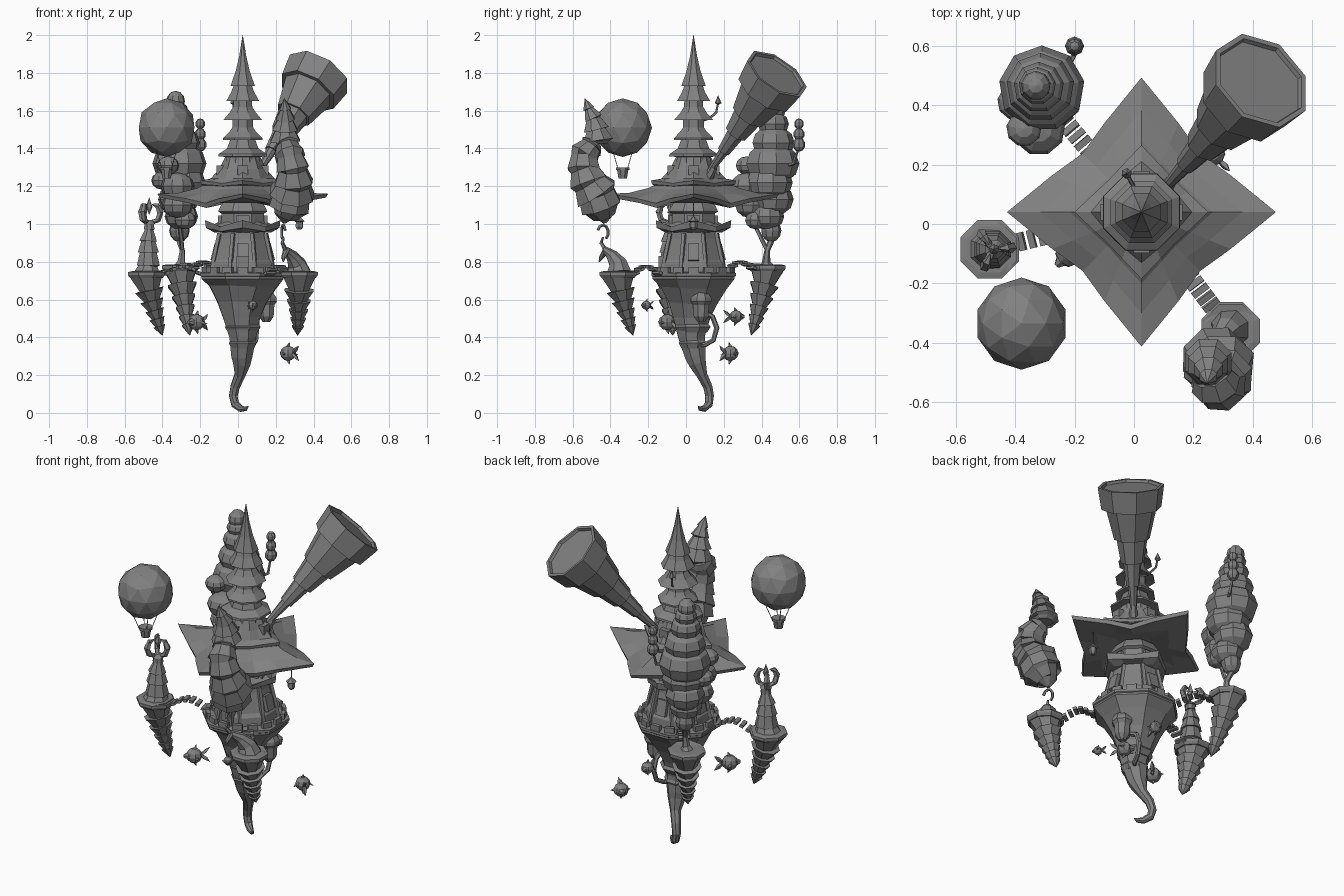
import bpy, bmesh, math
from mathutils import Vector, Matrix
from math import sin, cos, pi

CX, CY = 0.025, 0.04
Z = Vector((0, 0, 1))
STONE = bpy.data.materials.new("dark_stone")
STONE.diffuse_color = (.22, .22, .22, 1)


def finish(bm, name):
    bmesh.ops.recalc_face_normals(bm, faces=bm.faces)
    me = bpy.data.meshes.new(name)
    bm.to_mesh(me)
    bm.free()
    me.materials.append(STONE)
    ob = bpy.data.objects.new(name, me)
    bpy.context.collection.objects.link(ob)
    return ob


def loft(name, rings):
    bm = bmesh.new()
    vs = [[bm.verts.new(p) for p in r] for r in rings]
    n = len(rings[0])
    for a, b in zip(vs, vs[1:]):
        for i in range(n):
            j = (i + 1) % n
            bm.faces.new((a[i], a[j], b[j], b[i]))
    bm.faces.new(vs[0])
    bm.faces.new(vs[-1])
    return finish(bm, name)


def sweep(name, pts, n=8, axis=None, phase=pi / 8):
    """Rings along points (x, y, z, radius), perpendicular to the path or to a fixed axis."""
    ps = [Vector(p[:3]) for p in pts]
    u, rings = Vector((1, 0, 0)), []
    for i, p in enumerate(pts):
        t = axis or (ps[min(i + 1, len(ps) - 1)] - ps[max(i - 1, 0)]).normalized()
        u = u - t * u.dot(t)
        if u.length < 1e-3:
            u = Vector((0, 1, 0)) - t * t.y
        u.normalize()
        v = t.cross(u)
        rings.append([ps[i] + max(p[3], .001) * (u * cos(phase + 2 * pi * k / n) + v * sin(phase + 2 * pi * k / n))
                      for k in range(n)])
    return loft(name, rings)


def lathe(name, prof, c=(CX, CY), n=8):
    return sweep(name, [(c[0], c[1], z, r) for r, z in prof], n, Z)


def tiers(name, pts, flare=.75, n=8):
    """Stack of flared segments; each level steps out again."""
    out = [pts[0]]
    for p in pts[1:]:
        out += [(*p[:3], p[3] * flare), p]
    return sweep(name, out, n)


def star(name, rings, n=16):
    """Four-pointed roof: rings of (tip radius, z, tip lift, edge pinch)."""
    out = []
    for R, z, lift, pinch in rings:
        ring = []
        for k in range(n):
            a = 2 * pi * k / n
            r = R / (abs(cos(a)) + abs(sin(a))) * (1 - pinch * sin(2 * a) ** 2)
            ring.append(Vector((CX + r * cos(a), CY + r * sin(a), z + lift * cos(2 * a) ** 2)))
        out.append(ring)
    return loft(name, out)


def box(name, loc, size, rz=0, tilt=0):
    bm = bmesh.new()
    bmesh.ops.create_cube(bm, size=1, matrix=Matrix.Translation(loc) @ Matrix.Rotation(rz, 4, 'Z')
                          @ Matrix.Rotation(tilt, 4, 'Y') @ Matrix.Diagonal((*size, 1)))
    return finish(bm, name)


def ball(name, loc, r, squash=.85, seg=10, rings=6):
    bm = bmesh.new()
    bmesh.ops.create_uvsphere(bm, u_segments=seg, v_segments=rings, radius=r,
                              matrix=Matrix.Translation(loc) @ Matrix.Diagonal((1, 1, squash, 1)))
    return finish(bm, name)


# central floating rock with hooked tail
sweep("main_rock", [(.025, .04, .735, .235), (.025, .04, .71, .235), (.025, .04, .665, .19), (.02, .035, .58, .138),
      (.02, .03, .5, .105), (.025, .03, .4, .076), (.02, .05, .3, .06), (.02, .06, .265, .05), (.01, .085, .2, .03),
      (-.015, .115, .14, .026), (-.025, .125, .09, .024), (-.015, .12, .045, .022), (.015, .095, .022, .018),
      (.04, .075, .022, .012), (.055, .065, .035, .002)])
for z, r in ((.37, .075), (.455, .097)):
    lathe("rock_ledge", [(r * .85, z - .03), (r * 1.06, z), (r * .9, z + .02)], (.025, .035))

# parapet around the deck
lathe("deck_rim", [(.225, .715), (.242, .725), (.242, .74), (.2, .745)])
for k in range(16):
    a = 2 * pi * k / 16
    box("parapet_block", (CX + .208 * cos(a), CY + .208 * sin(a), .755), (.022, .055, .035), a)

# main building with corner ribs, windows and door
lathe("tower_wall", [(.18, .74), (.175, .79), (.16, .81), (.13, .92), (.125, .97), (.12, 1.1)])
for k in range(8):
    a = pi / 8 + k * pi / 4
    d = Vector((cos(a), sin(a), 0))
    c = Vector((CX, CY, 0))
    sweep("corner_rib", [(*(c + d * r + Z * z), .013) for r, z in ((.178, .74), (.165, .81), (.133, .95))], 4)
    a = k * pi / 4
    if k % 2 == 0:
        box("window_frame", (CX + .145 * cos(a), CY + .145 * sin(a), .85), (.03, .06, .09), a, -.25)
        box("dormer", (CX + .11 * cos(a), CY + .11 * sin(a), 1.02), (.04, .07, .05), a)
        box("spire_window", (CX + .115 * cos(a), CY + .115 * sin(a), 1.285), (.045, .055, .05), a)
box("front_door", (CX, CY - .165, .785), (.065, .04, .09))

# lower eave with upturned corners
star("lower_roof", [(.15, .955, 0, 0), (.195, .96, .02, -.2), (.2, .985, .035, -.2), (.17, .98, .01, -.2), (.13, 1.01, 0, -.3)])
lathe("upper_collar", [(.11, 1.05), (.14, 1.065), (.135, 1.08), (.11, 1.12)])

# great four-pointed roof and the smaller one above it
star("great_roof", [(.12, 1.13, 0, 0), (.28, 1.11, 0, .08), (.44, 1.085, .055, .125), (.452, 1.11, .05, .125),
                    (.34, 1.155, .01, .1), (.24, 1.185, .005, .05), (.2, 1.21, 0, 0)])
star("second_roof", [(.17, 1.185, 0, 0), (.22, 1.2, .01, .03), (.225, 1.215, .015, .03), (.17, 1.24, 0, -.1),
                     (.125, 1.29, 0, -.3), (.09, 1.36, 0, -.4)])

# tiered spire
lathe("spire", [(.1, 1.3), (.095, 1.355), (.14, 1.358), (.138, 1.37), (.09, 1.4), (.07, 1.45), (.112, 1.445), (.112, 1.455),
      (.075, 1.49), (.06, 1.51), (.06, 1.56), (.112, 1.55), (.075, 1.59), (.055, 1.62), (.052, 1.66),
      (.095, 1.65), (.065, 1.7), (.052, 1.735), (.07, 1.73), (.04, 1.81), (.02, 1.89), (.001, 2)])

# weathervane on a curved arm
sweep("vane_arm", [(CX, CY + .05, 1.55, .008), (0, .125, 1.56, .007), (-.02, .16, 1.59, .007), (-.025, .17, 1.64, .005)], 5)
lathe("vane_tip", [(.002, 1.63), (.018, 1.64), (.001, 1.68)], (-.025, .17), 6)

# telescope
A, B = Vector((.095, .11, 1.255)), Vector((.42, .475, 1.785))
D = (B - A).normalized()
sweep("telescope", [(*(A + D * t), r) for t, r in ((0, .014), (.18, .028), (.18, .036), (.31, .05), (.31, .064),
      (.44, .085), (.44, .098), (.61, .14), (.61, .165), (.735, .183), (.735, .165), (.72, .16))], 8, D)
sweep("telescope_mount", [(.08, .09, 1.2, .035), (.13, .15, 1.3, .018)], 6)

# balloon
b = Vector((-.378, -.335, 1.51))
bm = bmesh.new()
bmesh.ops.create_icosphere(bm, subdivisions=2, radius=.155, matrix=Matrix.Translation(b))
finish(bm, "balloon")
lathe("balloon_basket", [(.024, 1.24), (.032, 1.285), (.038, 1.285), (.038, 1.3), (.028, 1.3)], b.xy)
for k in range(4):
    a = pi / 4 + k * pi / 2
    sweep("balloon_rope", [(b.x + r * cos(a), b.y + r * sin(a), z, .002) for r, z in ((.035, 1.29), (.075, 1.39))], 4)


# small floating islands and the plank bridges to the deck
def island(c, tip, dz=0):
    lv = [(.74, .1), (.65, .082), (.595, .067), (.545, .054), (.5, .044), (.46, .035), (.41, .002)]
    pts = []
    for z, r in lv:
        t = ((.74 - z) / .33) ** 1.3
        pts.append((c[0] + (tip[0] - c[0]) * t, c[1] + (tip[1] - c[1]) * t, z + dz * (1 - t), r))
    tiers("island_rock", pts, .68)
    lathe("island_rim", [(.095, .715 + dz), (.106, .73 + dz), (.106, .745 + dz), (.085, .75 + dz)], c)
    c = Vector((*c, .74 + dz))
    h = Vector((CX, CY, .74))
    d = (h - c).normalized()
    s, e = c + d * .11, h - d * .24
    for k in range(6):
        t = k / 5
        p = s.lerp(e, t) + Z * (.035 * sin(pi * t))
        box("bridge_plank", p, (.022, .062, .016), math.atan2(d.y, d.x), -.4 * cos(pi * t))


island((-.485, -.085), (-.4, -.07))
island((-.305, .43), (-.255, .345), .035)
island((.325, -.36), (.315, -.28))

# left island: tapering turret crowned by claws
tiers("claw_turret", [(-.48, -.085, .74, .075), (-.475, -.085, .78, .066), (-.475, -.085, .85, .06), (-.475, -.085, .91, .05),
      (-.47, -.085, .97, .03), (-.47, -.085, 1, .034), (-.47, -.085, 1.02, .02)], .8)
for k in range(3):
    a = .1 + k * 2 * pi / 3
    tiers("claw", [(-.475 + r * cos(a), -.085 + r * sin(a), z, w) for r, z, w in (
        (.015, 1.01, .012), (.05, 1.02, .016), (.064, 1.06, .019), (.05, 1.095, .016), (.02, 1.105, .003))], .8, 5)
lathe("claw_jewel", [(.001, 1.05), (.018, 1.09), (.001, 1.14)], (-.47, -.085), 5)

# tree with stacked foliage
sweep("tree_trunk", [(-.305, .43, .77, .045), (-.3, .425, .8, .022), (-.295, .43, .86, .015), (-.31, .45, .91, .018), (-.31, .44, 1, .03)], 6)
sweep("tree_fork", [(-.295, .43, .86, .012), (-.3, .4, .92, .012), (-.31, .36, 1, .01)], 5)
for x, y, z, r in ((-.31, .45, .965, .055), (-.3, .43, 1.04, .09), (-.315, .46, 1.13, .11), (-.295, .44, 1.22, .125), (-.31, .455, 1.32, .145),
                   (-.315, .46, 1.43, .115), (-.32, .46, 1.53, .085), (-.325, .465, 1.6, .063), (-.33, .465, 1.65, .05),
                   (-.32, .34, 1.1, .085), (-.32, .32, 1.2, .09), (-.37, .32, 1.31, .06), (-.28, .37, 1.02, .06), (-.4, .41, 1.23, .06)):
    ball("foliage", (x, y, z), r, .8 if r > .055 else 1.1, 9)
sweep("side_branch", [(-.24, .5, 1.3, .012), (-.2, .57, 1.32, .009), (-.2, .595, 1.4, .006)], 5)
for z, r in ((1.42, .034), (1.475, .03), (1.53, .026)):
    ball("branch_foliage", (-.2, .598, z), r, 1.1, 8, 5)

# right island: curling horn, hook and the hanging crooked tower
sweep("horn", [(.32, -.355, .74, .07), (.31, -.36, .79, .05), (.285, -.39, .83, .034), (.255, -.425, .86, .022), (.24, -.45, .82, .012), (.24, -.46, .8, .003)])
sweep("hook", [(.24 - .01 * sin(a), -.44 + .028 * sin(a), .955 + .04 * cos(a), .008) for a in (i * pi / 5 for i in range(-2, 5))], 5)
sweep("hook_stem", [(.255, -.42, .85, .014), (.235, -.45, .9, .01), (.24, -.44, .93, .006)], 5)
tiers("crooked_tower", [(.245, -.43, 1.005, .01), (.25, -.435, 1.045, .065), (.27, -.45, 1.09, .115), (.285, -.475, 1.16, .125),
      (.295, -.515, 1.22, .108), (.29, -.54, 1.29, .092), (.275, -.54, 1.36, .085), (.26, -.5, 1.41, .07), (.25, -.48, 1.43, .05)], .84)
tiers("crooked_roof", [(.25, -.465, 1.425, .05), (.25, -.465, 1.44, .085), (.248, -.475, 1.5, .072), (.25, -.49, 1.56, .052),
      (.25, -.515, 1.61, .032), (.245, -.535, 1.665, .002)], .75)

# lantern under the right roof tip
sweep("lantern_cord", [(.325, .04, 1.13, .003), (.325, .04, 1.03, .003)], 4)
lathe("lantern", [(.003, 1.04), (.03, 1.015), (.02, 1.01), (.022, .985), (.012, .97)], (.325, .04), 6)

# side pod and pipe on the rock
lathe("rock_pod", [(.02, .48), (.042, .51), (.046, .57), (.06, .59), (.058, .61), (.03, .65)], (.15, .08))
sweep("rock_pipe", [(.1, .1, .53, .014), (.1, .14, .51, .014), (.1, .163, .45, .014), (.095, .145, .385, .013), (.08, .1, .36, .013), (.05, .07, .36, .013)], 6)


# flying fish
def fish(loc, r, heading):
    parts = [ball("fish_body", (0, 0, 0), r, .95, 8, 6),
             sweep("fish_nose", [(r * .7, 0, 0, r * .55), (r * 1.3, 0, 0, r * .2)], 6)]
    for s in (-1, 1):
        parts += [sweep("fish_tail", [(-r * .8, 0, 0, r * .2), (-r * 1.4, 0, s * r * .5, r * .28), (-r * 1.9, 0, s * r * .95, .001)], 4),
                  sweep("fish_fin", [(0, 0, s * r * .7, r * .35), (-r * .25, 0, s * r * 1.4, .001)], 4),
                  sweep("fish_side_fin", [(0, s * r * .7, 0, r * .3), (-r * .5, s * r * 1.3, -r * .2, .001)], 4)]
    for p in parts:
        p.data.transform(Matrix.Translation(loc) @ Matrix.Rotation(heading, 4, 'Z'))


fish((.265, .235, .315), .042, pi * .75)
fish((-.22, -.1, .48), .045, pi * 1.25)
fish((.08, -.21, .57), .025, -pi * .3)
fish((.07, .265, .51), .035, pi * .5)
